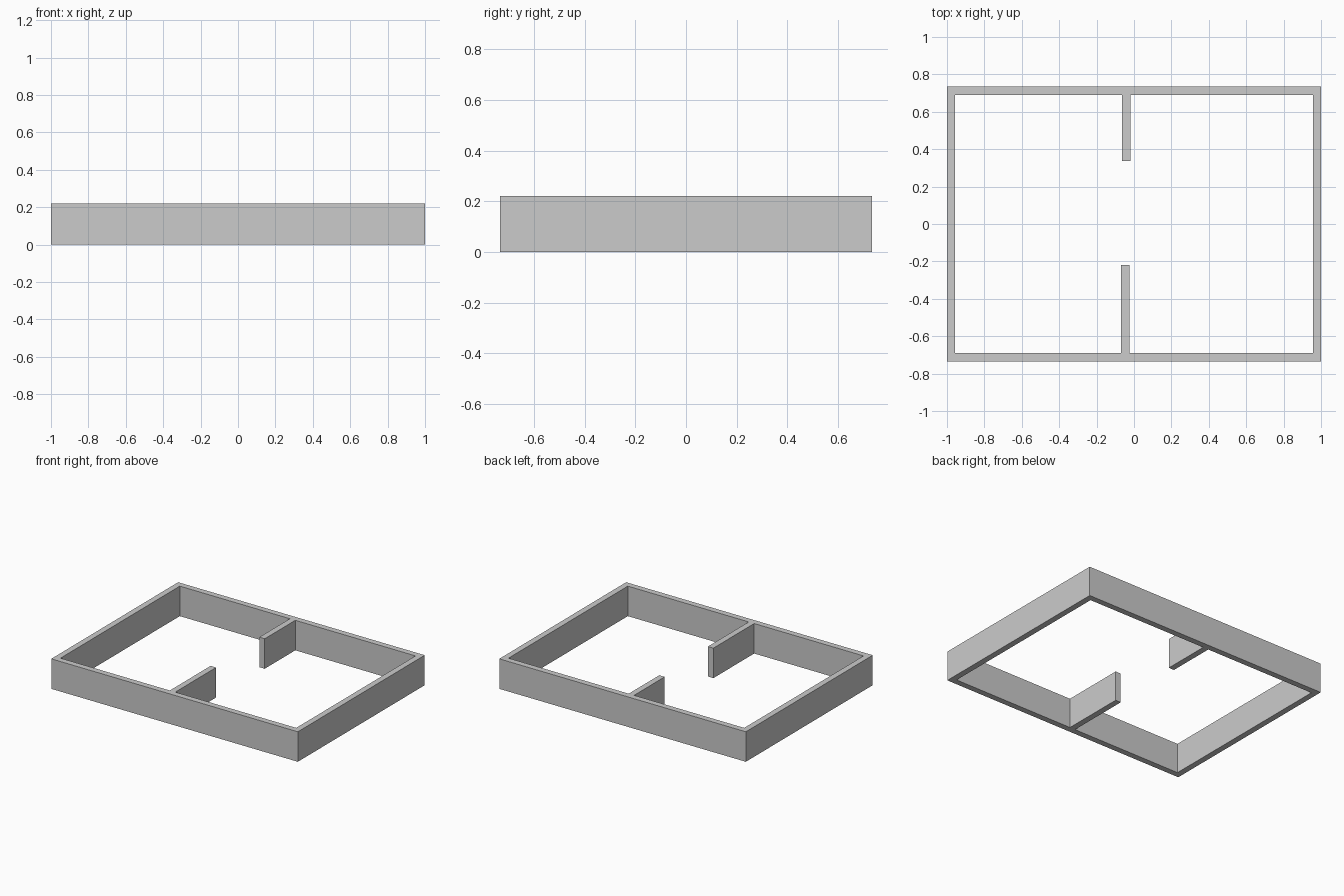
import bpy, bmesh, math

if "Cube" in bpy.data.objects:
    bpy.data.objects.remove(bpy.data.objects["Cube"])

HX, HY, H, T = 1.0, 0.735, 0.22, 0.044   # half sizes, height, wall thickness
ix, iy = HX - T, HY - T

# Floor plan: outer rectangle, and inner outline that wraps around both partitions
outer = [(-HX, -HY), (HX, -HY), (HX, HY), (-HX, HY)]


def partition(x, wall_y, end_y, direction):
    a, b = x - direction * T / 2, x + direction * T / 2
    return [(a, wall_y), (a, end_y), (b, end_y), (b, wall_y)]


inner = ([(-ix, -iy)] + partition(-0.047, -iy, -0.219, 1) +
         [(ix, -iy), (ix, iy)] + partition(-0.041, iy, 0.337, -1) + [(-ix, iy)])

# Filled plan curve extruded to wall height
plan = bpy.data.curves.new("room_walls", 'CURVE')
plan.dimensions = '2D'
plan.fill_mode = 'BOTH'
plan.extrude = H / 2
for outline in (outer, inner):
    spline = plan.splines.new('POLY')
    spline.points.add(len(outline) - 1)
    for point, (x, y) in zip(spline.points, outline):
        point.co = (x, y, H / 2, 1)
    spline.use_cyclic_u = True

walls = bpy.data.objects.new("room_walls", plan)
bpy.context.collection.objects.link(walls)
walls.location.z = H / 2
bpy.context.view_layer.objects.active = walls
walls.select_set(True)
bpy.ops.object.convert(target='MESH')
walls = bpy.context.object
walls.name = "room_walls"

# Weld caps to sides, clean up flat triangles, stand on the ground
bm = bmesh.new()
bm.from_mesh(walls.data)
bmesh.ops.remove_doubles(bm, verts=bm.verts, dist=1e-4)
bmesh.ops.recalc_face_normals(bm, faces=bm.faces)
low = min(v.co.z for v in bm.verts)
bmesh.ops.translate(bm, verts=bm.verts, vec=(0, 0, -low))
for face in bm.faces:
    face.smooth = False
bm.to_mesh(walls.data)
bm.free()
walls.location.z = 0
